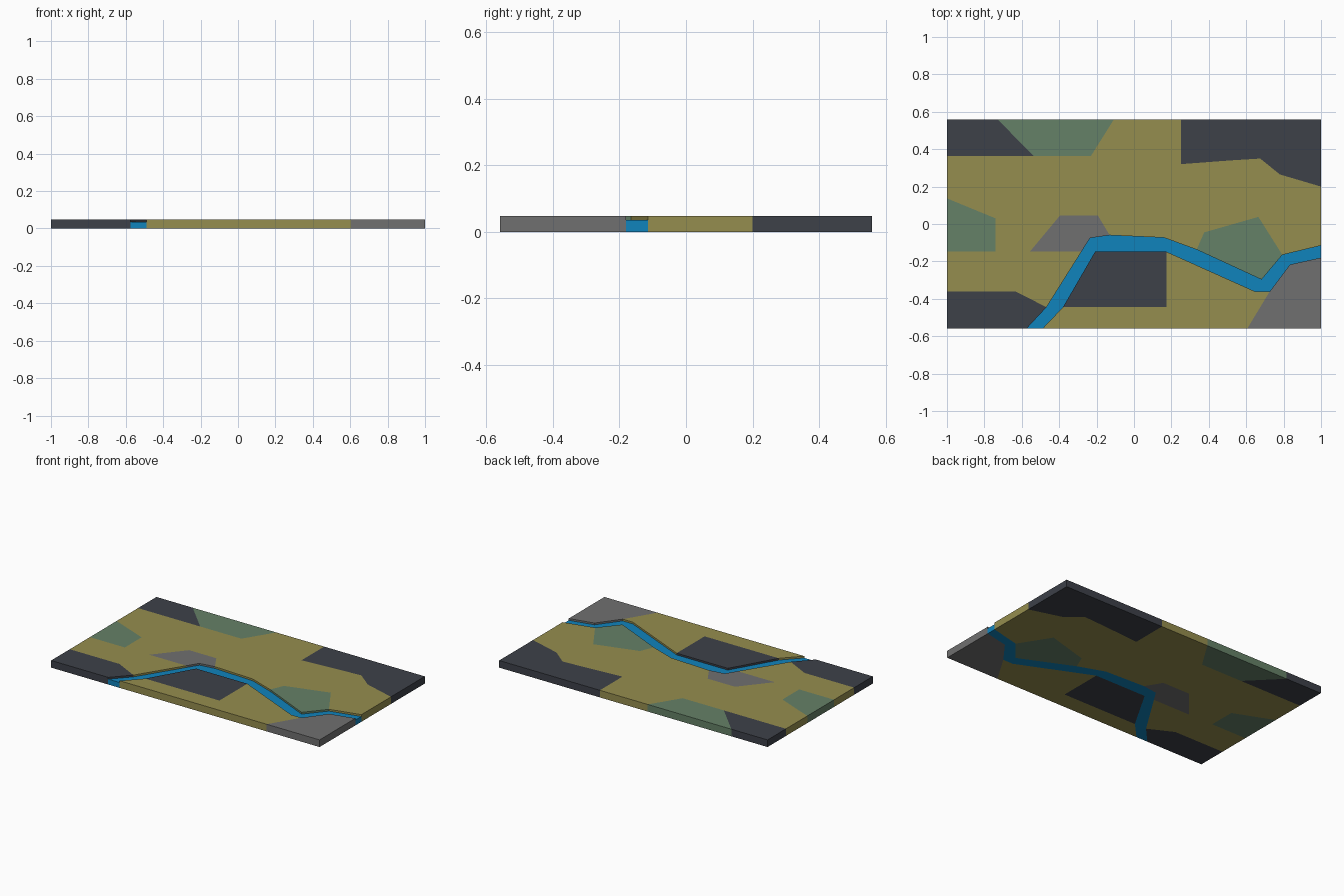
import bpy, bmesh
from mathutils import Vector
from mathutils.geometry import delaunay_2d_cdt

if "Cube" in bpy.data.objects:
    bpy.data.objects.remove(bpy.data.objects["Cube"])

X, Y = 1.0, 0.56          # half size of the slab
LAND, WATER = 0.048, 0.036  # heights of the ground and the river


def material(name, srgb):
    m = bpy.data.materials.new(name)
    m.diffuse_color = [((c / 255 + 0.055) / 1.055) ** 2.4 for c in srgb] + [1]
    m.use_nodes = True
    m.node_tree.nodes["Principled BSDF"].inputs["Base Color"].default_value = m.diffuse_color
    return m


gold = material("dry_grass", (149, 141, 78))
dark = material("dark_rock", (61, 65, 73))
green = material("sage_green", (101, 129, 103))
grey = material("grey_stone", (112, 112, 112))
blue = material("river_blue", (16, 131, 188))

# river banks, west to east
north_bank = [(-.575, -Y), (-.468, -.445), (-.235, -.075), (-.13, -.06), (.16, -.073),
              (.335, -.137), (.682, -.297), (.793, -.165), (X, -.115)]
south_bank = [(-.49, -Y), (-.38, -.445), (-.208, -.148), (.173, -.148),
              (.65, -.362), (.725, -.362), (.834, -.217), (X, -.18)]

# (name, material, outline): later regions lie over earlier ones
regions = [
    ("grass_field", gold, [(-X, -Y), (X, -Y), (X, Y), (-X, Y)]),
    ("rock_northwest", dark, [(-X, Y), (-.73, Y), (-.537, .364), (-X, .364)]),
    ("green_north", green, [(-.73, Y), (-.107, Y), (-.23, .364), (-.537, .364)]),
    ("rock_northeast", dark, [(.25, Y), (.25, .32), (.515, .34), (.675, .35),
                              (.78, .265), (X, .2), (X, Y)]),
    ("green_west", green, [(-X, .137), (-.74, .03), (-.74, -.148), (-X, -.148)]),
    ("stone_centre", grey, [(-.557, -.148), (-.396, .045), (-.193, .045),
                            (-.13, -.06), (-.22, -.11), (-.25, -.148)]),
    ("rock_southwest", dark, [(-X, -.362), (-.63, -.362), (-.468, -.445),
                              (-.575, -Y), (-X, -Y)]),
    ("rock_centre", dark, [(-.208, -.148), (.173, -.148), (.173, -.445), (-.38, -.445)]),
    ("stone_southeast", grey, [(X, -.18), (.834, -.217), (.725, -.362), (.605, -Y), (X, -Y)]),
    ("green_east", green, [(.335, -.137), (.375, -.045), (.665, .038),
                           (.793, -.165), (.682, -.297)]),
    ("river", blue, north_bank + south_bank[::-1]),
]


def ccw(pts):
    area = sum(a[0] * b[1] - b[0] * a[1] for a, b in zip(pts, pts[1:] + pts[:1]))
    return pts if area > 0 else pts[::-1]


# split the slab plan into triangles that respect every outline
points, loops = [], []
for _, _, outline in regions:
    outline = ccw(outline)
    loops.append(list(range(len(points), len(points) + len(outline))))
    points += [Vector(p) for p in outline]
verts, _, tris, _, _, owners = delaunay_2d_cdt(points, [], loops, 1, 1e-4)

# raise each region as its own block
for i, (name, mat, _) in enumerate(regions):
    bm = bmesh.new()
    bv = [bm.verts.new((v.x, v.y, 0)) for v in verts]
    for tri, own in zip(tris, owners):
        if own and max(own) == i:
            bm.faces.new([bv[k] for k in tri])
    bmesh.ops.delete(bm, geom=[v for v in bm.verts if not v.link_faces], context='VERTS')
    top = bmesh.ops.extrude_face_region(bm, geom=bm.faces[:], use_keep_orig=True)["geom"]
    height = WATER if name == "river" else LAND
    bmesh.ops.translate(bm, vec=(0, 0, height),
                        verts=[g for g in top if isinstance(g, bmesh.types.BMVert)])
    bmesh.ops.recalc_face_normals(bm, faces=bm.faces[:])
    me = bpy.data.meshes.new(name)
    bm.to_mesh(me)
    bm.free()
    me.materials.append(mat)
    bpy.context.collection.objects.link(bpy.data.objects.new(name, me))
